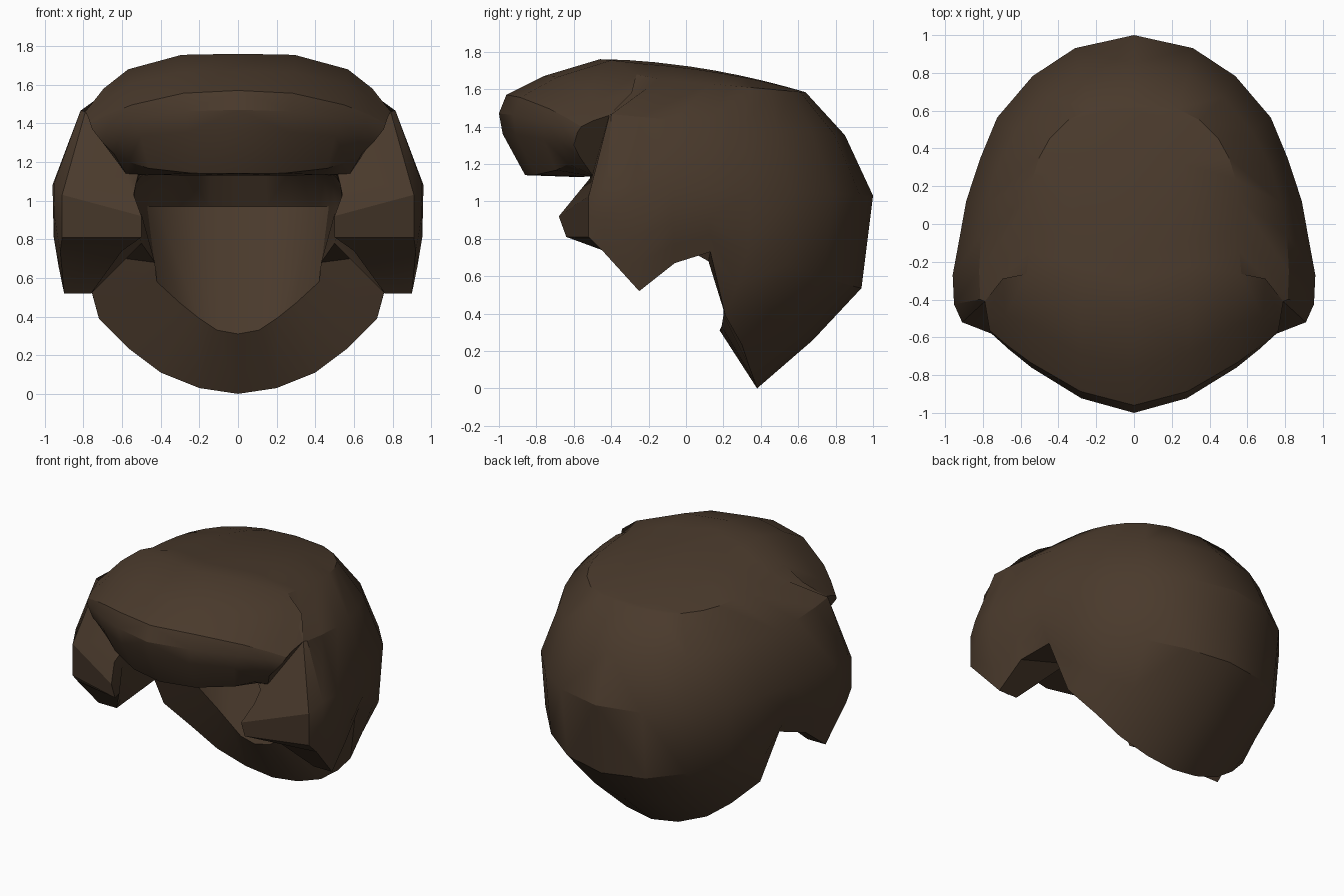
import bpy, bmesh
from math import sin, cos, radians
from mathutils import Vector as V

if "Cube" in bpy.data.objects:
    bpy.data.objects.remove(bpy.data.objects["Cube"])

bm = bmesh.new()


def verts(points):
    return [bm.verts.new(p) for p in points]


def bridge(a, b):
    """Quad strip between two rows of vertices."""
    for i in range(len(a) - 1):
        bm.faces.new((a[i], a[i + 1], b[i + 1], b[i]))


# Columns run from the centre back to the front of the sideburn (one half)
angles = [radians(a) for a in (0, 19, 34, 49, 61, 72, 81, 90, 97, 102)]


def ring(w, yc, b, z, slope, power, last):
    pts = []
    for a in angles:
        c = cos(a)
        y = yc + b * abs(c) ** power * (1 if c >= 0 else -1)
        pts.append(V((w * sin(a) ** power, y, z + slope * y)))
    pts[0].x = 0
    pts[-1] = V(last)
    return pts


# Fringe: centre profile blended into an end profile
mid = [(-.46, 1.76), (-.76, 1.67), (-.96, 1.57), (-1.0, 1.47), (-.98, 1.36),
       (-.86, 1.14), (-.58, 1.13)]
end = [(.79, -.41, 1.46), (.775, -.5, 1.43), (.765, -.56, 1.4), (.755, -.58, 1.37),
       (.70, -.6, 1.3), (.64, -.57, 1.24), (.58, -.5, 1.14)]
swing = [1.6, .8, 0, 0, 0, 0, 0]


def fringe_point(k, u):
    (y, z), (ex, ey, ez) = mid[k], end[k]
    y += (ey - y) * u ** 1.7 + swing[k] * u ** 3 * (1 - u)
    power = 2.5 if 1 < k < 5 else 4
    return V((ex * u, y, z + (ez - z) * u ** power))


steps = (0, .37, .72, .88, 1)
fringe = [verts(fringe_point(k, u) for u in steps) for k in range(len(mid))]
for a, b in zip(fringe, fringe[1:]):
    bridge(a, b)
bm.faces.new([row[-1] for row in fringe])

# Outer shell
row0 = ring(.56, -.02, .66, 1.64, -.09, .8, fringe_point(0, .72))
row1 = ring(.82, -.25, 1.1, 1.43, -.09, .95, end[0])
row2 = ring(.96, -.27, 1.27, 1.07, -.04, 1, (.91, -.52, 1.03))
for p in row2[4:7]:
    p.x -= .025
rim = [V(p) for p in ((0, .38, 0), (.2, .37, .03), (.4, .34, .11), (.56, .3, .23),
       (.72, .21, .39), (.81, .13, .73), (.88, -.06, .67), (.9, -.25, .52),
       (.92, -.45, .74), (.91, -.52, .81))]
row3, row4 = [], []
for p, q in zip(row2, rim):
    m = p.lerp(q, .1)
    m.z = p.z + (q.z - p.z) * .48
    row3.append(m)
    m = p.lerp(q, .52)
    m.z = p.z + (q.z - p.z) * .75
    row4.append(m)
outer = [verts(r) for r in (row0, row1, row2, row3, row4, rim)]
for a, b in zip(outer, outer[1:]):
    bridge(a, b)

# Crown: from the centre spine to the upper ring
spine, half = [], []
for p in row0:
    y = .64 - (.64 - p.y) * 1.1 / (.64 - row0[-1].y)
    s = V((0, y, 1.724 - .14 * y - .125 * y * y))
    h = s.lerp(p, .514)
    h.z = s.z + (p.z - s.z) * .2
    spine.append(s)
    half.append(h)
half[-1] = fringe_point(0, .37)
spine, half = verts(spine), verts(half)
bridge(spine, half)
bridge(half, outer[0])
# Small wedge between crown corner and fringe end
bm.faces.new((outer[0][-1], outer[1][-1], fringe[0][3]))

# Underside rim and inner cavity
inner_rim = verts(((0, .18, .31), (.11, .19, .33), (.2, .2, .39), (.3, .2, .47),
                   (.42, .18, .58), (.43, .12, .68), (.5, -.06, .78), (.76, -.25, .52),
                   (.6, -.45, .74), (.5, -.64, .81)))
wall = [(0, .48), (.15, .47), (.28, .43), (.42, .3), (.47, .15), (.51, 0),
        (.54, -.15), (.56, -.3), (.54, -.5)]
wall = [V((x, y, .97)) for x, y in wall] + [V((.5, -.68, .92))]
ceiling = [fringe_point(6, i / 9) for i in range(10)]


def dome_row(t, rise):
    return [p.lerp(q, t) + V((0, 0, rise * (1 - i / 9)))
            for i, (p, q) in enumerate(zip(wall, ceiling))]


rows = [wall, dome_row(.12, .2), dome_row(.5, .33), ceiling]
rows = [inner_rim] + [verts(r) for r in rows]
for a, b in zip([outer[-1]] + rows, rows):
    bridge(a, b)

# Front face of the sideburn
bm.faces.new([outer[1][-1], outer[2][-1]] + [r[-1] for r in rows[1:]])
bm.faces.new([outer[k][-1] for k in (2, 3, 4, 5)] + [inner_rim[-1], rows[1][-1]])

bmesh.ops.remove_doubles(bm, verts=bm.verts, dist=.004)
# Mirror to the other half
bmesh.ops.mirror(bm, geom=bm.verts[:] + bm.edges[:] + bm.faces[:],
                 axis='X', merge_dist=.003)
bmesh.ops.remove_doubles(bm, verts=bm.verts, dist=.003)
bmesh.ops.recalc_face_normals(bm, faces=bm.faces)

mesh = bpy.data.meshes.new("hair")
bm.to_mesh(mesh)
bm.free()
hair = bpy.data.objects.new("hair", mesh)
bpy.context.collection.objects.link(hair)
mat = bpy.data.materials.new("brown")
mat.diffuse_color = (.068, .042, .025, 1)
mat.use_nodes = True
mat.node_tree.nodes["Principled BSDF"].inputs["Base Color"].default_value = mat.diffuse_color
mesh.materials.append(mat)
bpy.context.view_layer.objects.active = hair
hair.select_set(True)
bpy.ops.object.shade_smooth_by_angle(angle=radians(30))
